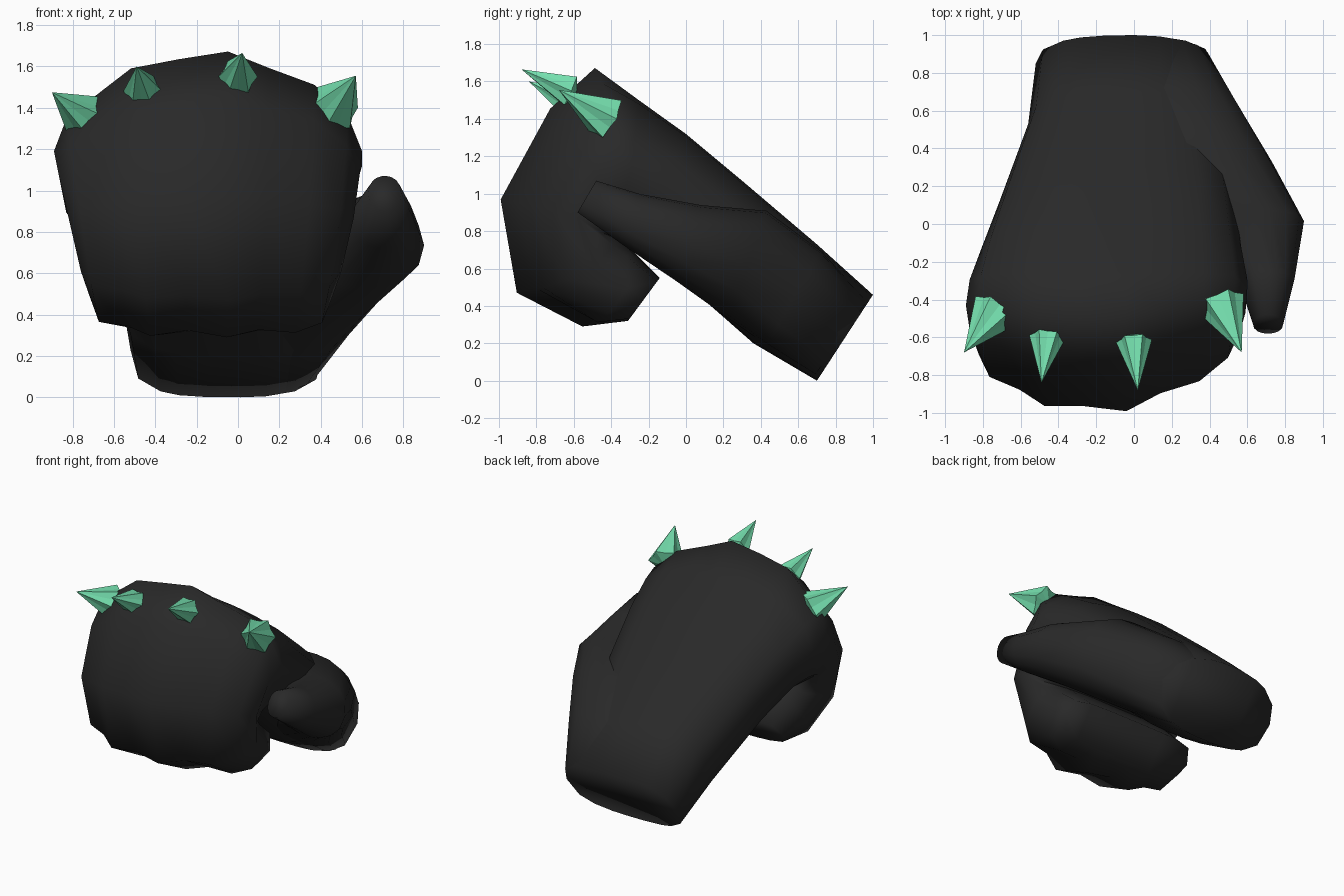
import bpy, bmesh, math
from mathutils import Vector

cube = bpy.data.objects.get("Cube")
if cube:
    bpy.data.objects.remove(cube, do_unlink=True)


def material(name, rgb):
    m = bpy.data.materials.new(name)
    m.use_nodes = True
    m.diffuse_color = (*rgb, 1)
    m.node_tree.nodes["Principled BSDF"].inputs["Base Color"].default_value = (*rgb, 1)
    return m


BLACK = material("black_leather", (0.022, 0.022, 0.022))
GREEN = material("mint_green", (0.18, 0.75, 0.43))


def finish(bm, name, mat, smooth=None):
    bmesh.ops.recalc_face_normals(bm, faces=bm.faces)
    mesh = bpy.data.meshes.new(name)
    bm.to_mesh(mesh)
    bm.free()
    mesh.materials.append(mat)
    ob = bpy.data.objects.new(name, mesh)
    bpy.context.collection.objects.link(ob)
    if smooth:
        bpy.ops.object.select_all(action='DESELECT')
        ob.select_set(True)
        bpy.context.view_layer.objects.active = ob
        bpy.ops.object.shade_smooth_by_angle(angle=math.radians(smooth))
    return ob


# Cross-section positions; the valleys between fingers fall on three of them
ACROSS = [-1, -0.92, -0.69, -0.5, -0.19, 0.13, 0.39, 0.69, 0.91, 1]
VALLEYS = (-0.69, -0.19, 0.39)


def section(bm, outer, inner, x0, x1, power, groove, inner_power):
    """Rounded ring between an outer and an inner (y, z) point."""
    o, i = Vector(outer), Vector(inner)
    mid, half = (o + i) / 2, (o - i) / 2
    ring = []
    sides = [(u, 1) for u in ACROSS] + [(u, -1) for u in ACROSS[-2:0:-1]]
    for u, side in sides:
        e = power if side > 0 else inner_power
        p = mid + half * side * (1 - abs(u) ** e) ** (1 / e)
        if side > 0:
            if u in VALLEYS:
                p -= half.normalized() * groove
            p.x += groove * 3 * max(0, u)
        ring.append(bm.verts.new(((x0 + x1) / 2 + u * (x1 - x0) / 2, p.x, p.y)))
    return ring


def loft(name, stations):
    bm = bmesh.new()
    rings = [section(bm, *s) for s in stations]
    n = len(rings[0])
    for a, b in zip(rings, rings[1:]):
        for k in range(n):
            j = (k + 1) % n
            bm.faces.new((a[k], a[j], b[j], b[k]))
    bm.faces.new(rings[0])
    bm.faces.new(rings[-1])
    return finish(bm, name, BLACK, 100)


# Palm and curled fingers: wrist, back of hand, knuckles, finger tips
loft("fist", [
    ((1.00, 0.46), (0.70, 0.00), -0.52, 0.42, 2.4, 0, 3),
    ((0.70, 0.73), (0.36, 0.20), -0.56, 0.46, 2.6, 0, 3),
    ((0.30, 1.07), (-0.05, 0.56), -0.71, 0.53, 2.6, 0, 3),
    ((0.00, 1.32), (-0.27, 0.72), -0.81, 0.57, 2.6, 0, 3),
    ((-0.25, 1.50), (-0.34, 0.74), -0.87, 0.60, 2.3, 0, 3),
    ((-0.50, 1.68), (-0.36, 0.70), -0.89, 0.60, 1.75, 0.03, 3),
    ((-0.74, 1.46), (-0.38, 0.72), -0.87, 0.59, 1.8, 0.03, 3),
    ((-1.01, 0.97), (-0.38, 0.77), -0.82, 0.56, 1.9, 0.04, 4),
    ((-0.925, 0.47), (-0.34, 0.75), -0.76, 0.50, 2.4, 0.05, 5),
    ((-0.57, 0.29), (-0.29, 0.70), -0.72, 0.46, 3.2, 0.04, 5),
    ((-0.31, 0.32), (-0.14, 0.55), -0.67, 0.43, 3.2, 0, 5),
])

# Thumb, blending out of the wrist side
loft("thumb", [
    ((0.97, 0.43), (0.69, 0.03), -0.10, 0.41, 2.8, 0, 2.8),
    ((0.72, 0.695), (0.43, 0.19), -0.20, 0.57, 2.6, 0, 2.6),
    ((0.43, 0.91), (0.23, 0.33), -0.10, 0.73, 2.4, 0, 2.3),
    ((0.08, 0.94), (-0.05, 0.53), 0.32, 0.90, 2.2, 0, 2.2),
    ((-0.25, 1.00), (-0.33, 0.72), 0.55, 0.85, 2.2, 0, 2.2),
    ((-0.48, 1.07), (-0.58, 0.90), 0.63, 0.79, 2.2, 0, 2.2),
])


# Fluted spikes on the knuckles
def spike(name, base, tip, points=6, radius=0.13):
    base, tip = Vector(base), Vector(tip)
    axis = (tip - base).normalized()
    turn = axis.to_track_quat('Z', 'Y')
    bm = bmesh.new()
    top = bm.verts.new(tip)
    back = bm.verts.new(base - axis * 0.04)
    rim = []
    for k in range(points * 2):
        a = math.pi * k / points
        r = radius * (0.8 if k % 2 else 1)
        rim.append(bm.verts.new(base + turn @ Vector((r * math.cos(a), r * math.sin(a), 0))))
    for k, v in enumerate(rim):
        w = rim[(k + 1) % len(rim)]
        bm.faces.new((v, w, top))
        bm.faces.new((w, v, back))
    finish(bm, name, GREEN)


spike("little_finger_spike", (-0.735, -0.46, 1.35), (-0.90, -0.68, 1.475))
spike("ring_finger_spike", (-0.46, -0.60, 1.48), (-0.49, -0.84, 1.60), radius=0.095)
spike("middle_finger_spike", (0.00, -0.62, 1.55), (0.02, -0.88, 1.665), radius=0.095)
spike("index_finger_spike", (0.46, -0.42, 1.40), (0.57, -0.68, 1.555))
